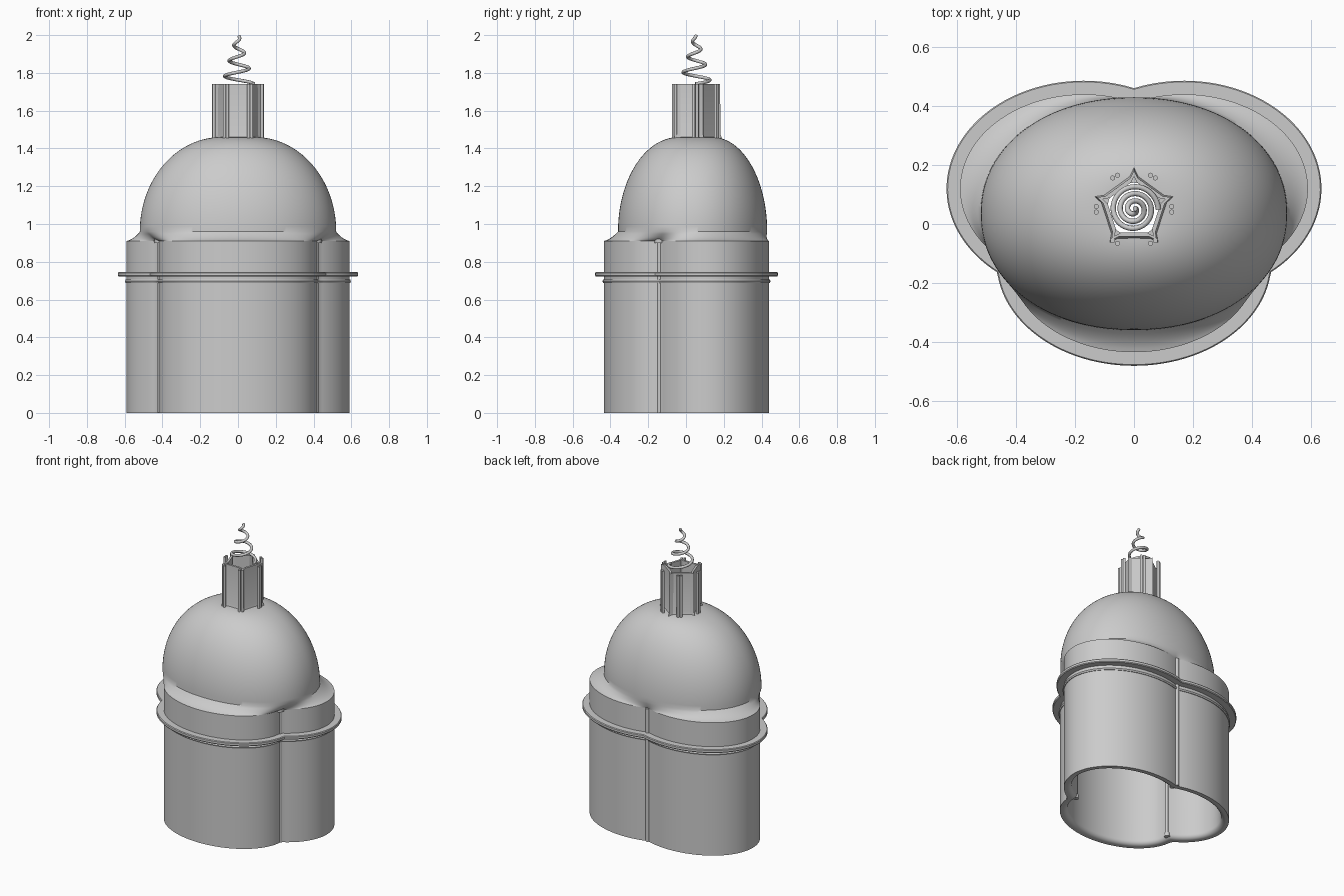
import bpy, bmesh, math
from math import sin, cos, pi, tau

if "Cube" in bpy.data.objects:
    bpy.data.objects.remove(bpy.data.objects["Cube"])

grey = bpy.data.materials.new("plain grey")
grey.use_nodes = True
grey.diffuse_color = (0.6, 0.6, 0.6, 1)
grey.node_tree.nodes["Principled BSDF"].inputs["Base Color"].default_value = (0.6, 0.6, 0.6, 1)

N = 192
CY = 0.05                                   # centre line of dome and tower
LOBES = [(0.17, 0.12, 0.42, 0.32), (-0.17, 0.12, 0.42, 0.32), (0, -0.13, 0.42, 0.305)]
NOTCHES = [(0.415, -0.14), (-0.415, -0.14), (0, 0.415)]


def trefoil(grow, z):
    """Outline of three merged ovals, grown by an offset."""
    ring = []
    for i in range(N):
        a = tau * i / N
        dx, dy = cos(a), sin(a)
        far = 0
        for cx, cy, rx, ry in LOBES:
            rx, ry = rx + grow, ry + grow
            ox, oy = -cx, 0.03 - cy
            A = (dx / rx) ** 2 + (dy / ry) ** 2
            B = ox * dx / rx ** 2 + oy * dy / ry ** 2
            C = (ox / rx) ** 2 + (oy / ry) ** 2 - 1
            disc = B * B - A * C
            if disc > 0:
                far = max(far, (math.sqrt(disc) - B) / A)
        ring.append((dx * far, 0.03 + dy * far, z))
    return ring


def oval(rx, ry, cy, z, n=N, power=0.95):
    """Slightly squared oval."""
    def soft(v):
        return math.copysign(abs(v) ** power, v)
    return [(rx * soft(cos(tau * i / n)), cy + ry * soft(sin(tau * i / n)), z) for i in range(n)]


def finish(obj, angle=35):
    obj.data.materials.append(grey)
    bpy.ops.object.select_all(action="DESELECT")
    obj.select_set(True)
    bpy.context.view_layer.objects.active = obj
    bpy.ops.object.shade_smooth_by_angle(angle=math.radians(angle))


def loft(name, rings, angle=35):
    """Skin a closed loop of rings into a hollow solid."""
    bm = bmesh.new()
    rows = [[bm.verts.new(p) for p in r] for r in rings]
    n = len(rings[0])
    for a, b in zip(rows, rows[1:] + rows[:1]):
        for i in range(n):
            j = (i + 1) % n
            bm.faces.new((a[i], a[j], b[j], b[i]))
    bmesh.ops.recalc_face_normals(bm, faces=bm.faces)
    mesh = bpy.data.meshes.new(name)
    bm.to_mesh(mesh)
    bm.free()
    obj = bpy.data.objects.new(name, mesh)
    bpy.context.collection.objects.link(obj)
    finish(obj, angle)


def rod(name, x, y, z0, z1, r, sides=16):
    bpy.ops.mesh.primitive_cylinder_add(vertices=sides, radius=r, depth=z1 - z0,
                                        location=(x, y, (z0 + z1) / 2))
    obj = bpy.context.object
    obj.name = name
    finish(obj)


# Hollow lower body with a rim rounded towards the inside
rim = [trefoil(-0.05 + 0.03 * (1 - cos(t)), 0.03 * (1 - sin(t)))
       for t in [pi / 2 * k / 6 for k in range(7)]]
loft("body", [trefoil(0, 0), trefoil(0, 0.91), trefoil(-0.05, 0.88)] + rim)

# Flange, lip below it, and the thin bead above it
loft("flange", [trefoil(g, z) for g, z in
                [(-0.02, 0.722), (0.042, 0.722), (0.046, 0.727), (0.046, 0.741),
                 (0.042, 0.746), (-0.02, 0.746)]])
loft("lower_lip", [trefoil(g, z) for g, z in
                   [(-0.01, 0.688), (0.004, 0.688), (0.008, 0.697), (0.004, 0.706), (-0.01, 0.706)]])


# Dome: shoulder fillet, outer shell, open crown, inner shell
def dome_ring(t, inset=0):
    c, s = cos(t), sin(t)
    return oval(0.09 + 0.43 * c - inset * c, 0.09 + 0.305 * c - inset * c,
                CY - 0.015 * c, 0.96 + (0.5 - inset) * s)


low = trefoil(0, 0.91)
base = dome_ring(0)
shoulder = [low]
for k in range(1, 6):
    f = k / 6
    shoulder.append([(p[0] + (q[0] - p[0]) * f, p[1] + (q[1] - p[1]) * f,
                      0.91 + 0.05 * (0.35 * f + 0.65 * f * f)) for p, q in zip(low, base)])
steps = [pi / 2 * k / 28 for k in range(29)]
outer = [dome_ring(t) for t in steps]
inner = [dome_ring(t, 0.035) for t in reversed(steps)]
loft("dome", shoulder + outer + inner + [trefoil(-0.05, 0.88)])


# Five-sided open tower with softened corners
def pentagon(r, z):
    pts = []
    for k in range(5):
        for d in (-0.12, 0, 0.12):
            a = pi / 2 + tau * k / 5 + d
            rr = r * cos(pi / 5) / cos(pi / 5 - abs(d)) * (1 if d else 0.99 / cos(pi / 5) * 0.93)
            pts.append((rr * cos(a), CY + rr * sin(a), z))
    return pts


loft("tower", [pentagon(0.125, 1.45), pentagon(0.116, 1.475), pentagon(0.115, 1.74),
               pentagon(0.098, 1.74), pentagon(0.098, 1.45)], 25)

# Six pairs of slim posts round the tower
for k in range(6):
    a = tau * k / 6
    for side in (-0.0095, 0.0095):
        rod("tower_post", 0.128 * cos(a) - side * sin(a),
            CY + 0.128 * sin(a) + side * cos(a), 1.44, 1.74, 0.0085, 12)

# Seam rods at the notches, inner guide rods with feet, and front pockets
for x, y in NOTCHES:
    rod("seam_rod", x, y, 0.001, 0.91, 0.012)
    rod("inner_rod", x * 0.89, 0.03 + (y - 0.03) * 0.89, 0.02, 0.88, 0.012)
    rod("inner_rod_foot", x * 0.89, 0.03 + (y - 0.03) * 0.89, 0.01, 0.035, 0.018)
for x, y in NOTCHES[:2]:
    for side in (-1, 1):
        rod("pocket_wall", x + side * 0.014, y - side * 0.02 * math.copysign(1, -x), 0.74, 0.925, 0.010)
    rod("pocket_cap", x, y, 0.90, 0.935, 0.026, 24)

# Tapering coil spring
curve = bpy.data.curves.new("coil_spring", "CURVE")
curve.dimensions = "3D"
curve.bevel_depth = 0.009
curve.bevel_resolution = 3
curve.use_fill_caps = True
line = curve.splines.new("POLY")
count = 120
line.points.add(count)
for i, p in enumerate(line.points):
    f = i / count
    a = tau * 3.1 * f
    r = 0.078 * (1 - f) ** 0.9 + 0.004
    p.co = (r * cos(a), CY + r * sin(a), 1.742 + 0.256 * f, 1)
coil = bpy.data.objects.new("coil_spring", curve)
bpy.context.collection.objects.link(coil)
bpy.ops.object.select_all(action="DESELECT")
coil.select_set(True)
bpy.context.view_layer.objects.active = coil
bpy.ops.object.convert(target="MESH")
finish(bpy.context.object, 60)
